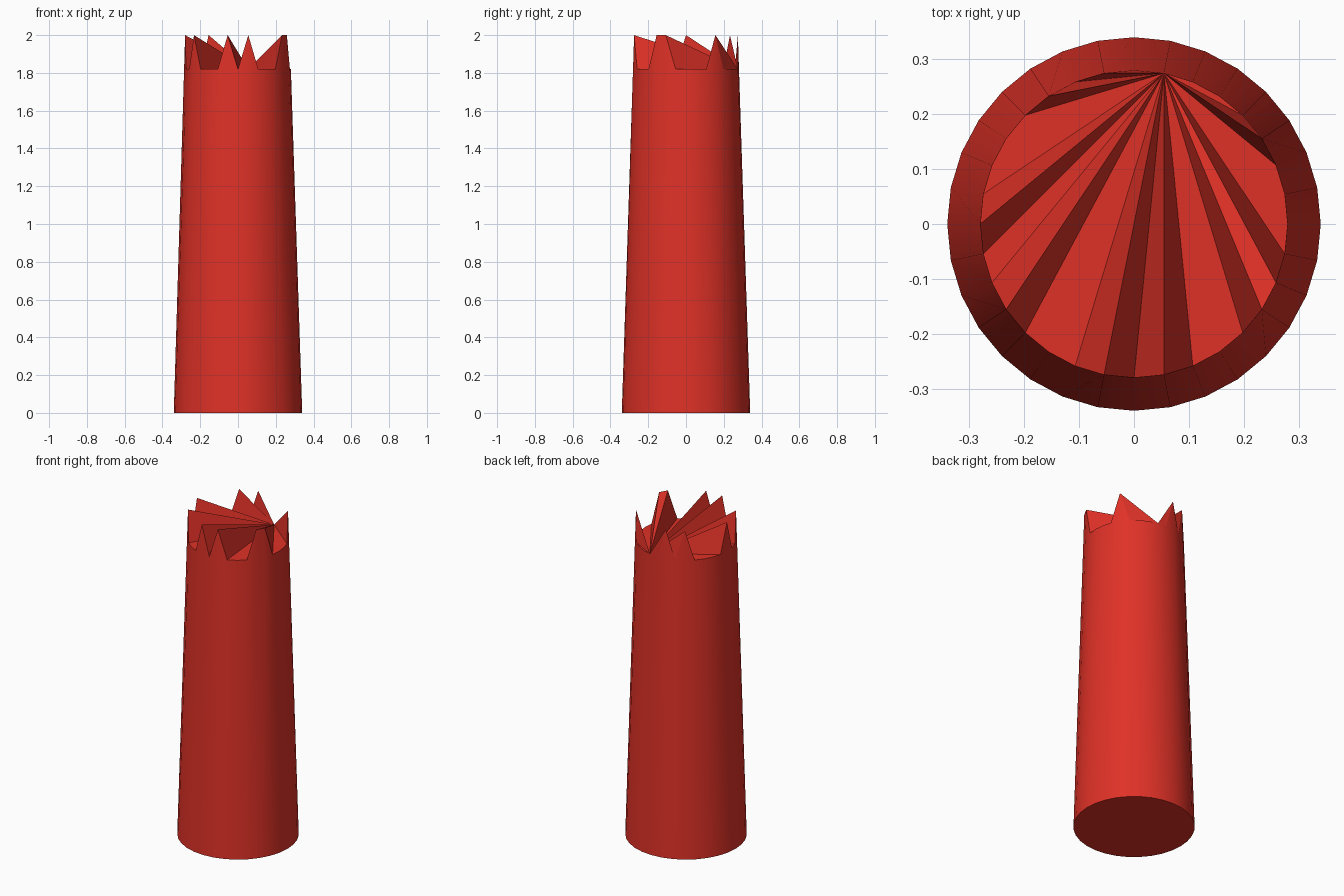
import bpy, bmesh, math

if "Cube" in bpy.data.objects:
    bpy.data.objects.remove(bpy.data.objects["Cube"])

SIDES = 32
R_BASE, R_TOP = 0.34, 0.28
Z_HIGH, Z_LOW = 2.0, 1.82
PEAKS = {3, 9, 11, 16, 19, 23, 25, 29, 30}   # rim corners that stand up as teeth
HUB = 7                                      # rim corner the top facets fan out from

red = bpy.data.materials.new("red")
red.diffuse_color = (0.74, 0.031, 0.02, 1)
red.use_nodes = True
red.node_tree.nodes["Principled BSDF"].inputs["Base Color"].default_value = red.diffuse_color

bm = bmesh.new()


def ring(radius, height):
    return [bm.verts.new((radius * math.cos(math.tau * k / SIDES),
                          radius * math.sin(math.tau * k / SIDES), height(k)))
            for k in range(SIDES)]


base = ring(R_BASE, lambda k: 0.0)
rim = ring(R_TOP, lambda k: Z_HIGH if k in PEAKS else Z_LOW)

# tapered wall and flat bottom
for k in range(SIDES):
    n = (k + 1) % SIDES
    bm.faces.new((base[k], base[n], rim[n], rim[k]))
bm.faces.new(base[::-1])

# jagged broken top, a fan of flat facets
for i in range(1, SIDES - 1):
    bm.faces.new((rim[HUB], rim[(HUB + i) % SIDES], rim[(HUB + i + 1) % SIDES]))

mesh = bpy.data.meshes.new("jagged_stump")
bm.to_mesh(mesh)
bm.free()
mesh.materials.append(red)
obj = bpy.data.objects.new("jagged_stump", mesh)
bpy.context.collection.objects.link(obj)
bpy.context.view_layer.objects.active = obj
obj.select_set(True)
bpy.ops.object.shade_smooth_by_angle(angle=math.radians(30))
# keep the top facets flat
for p in mesh.polygons:
    if len(p.vertices) == 3:
        p.use_smooth = False
